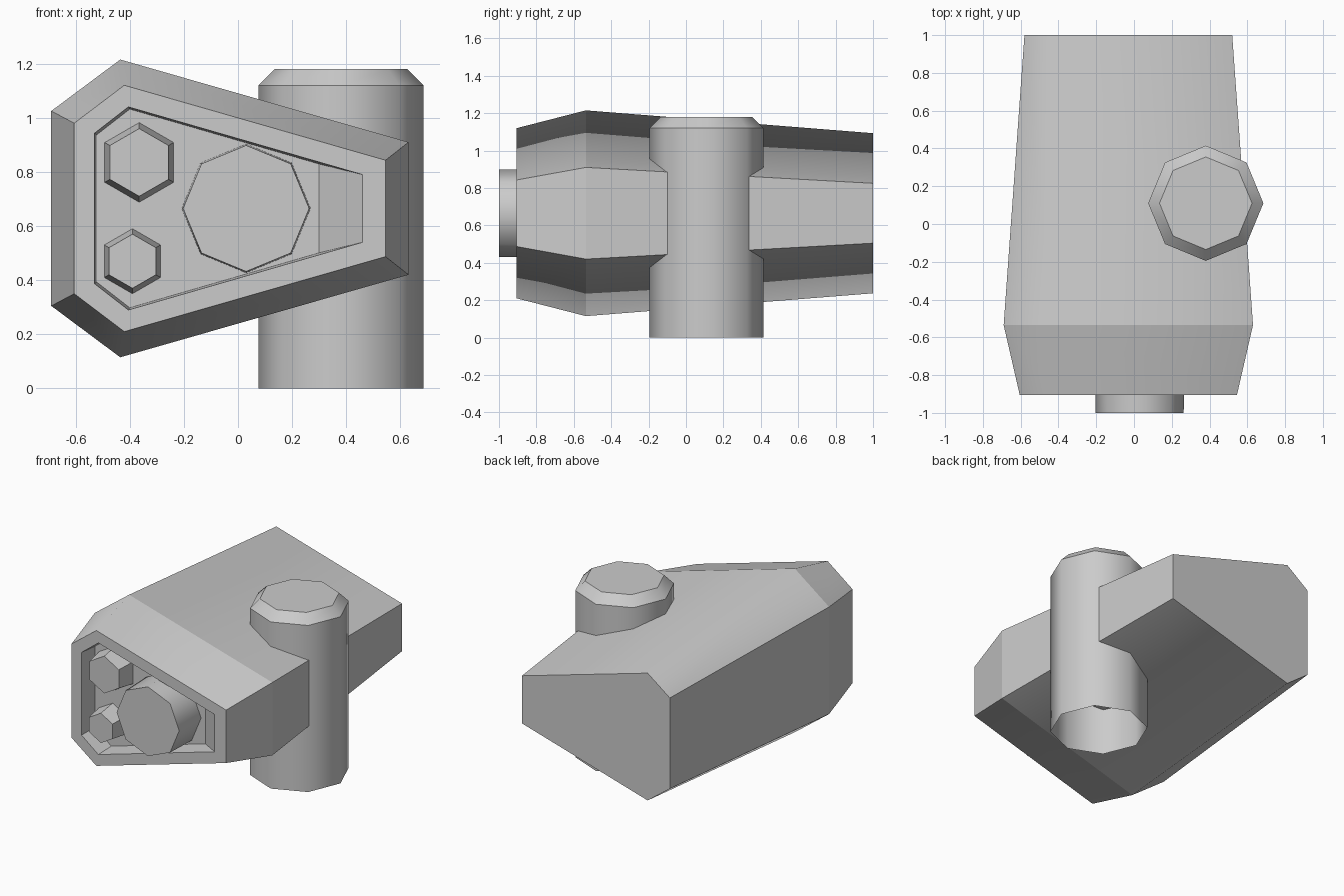
import bpy, bmesh, math
from mathutils import Matrix, Vector

cube = bpy.data.objects.get("Cube")
if cube:
    bpy.data.objects.remove(cube, do_unlink=True)

grey = bpy.data.materials.new("plain_grey")
grey.use_nodes = True
colour = (0.6, 0.6, 0.6, 1)
grey.diffuse_color = colour
grey.node_tree.nodes["Principled BSDF"].inputs["Base Color"].default_value = colour

MID_Z = 0.665


def finish(bm, name):
    bmesh.ops.recalc_face_normals(bm, faces=bm.faces)
    mesh = bpy.data.meshes.new(name)
    bm.to_mesh(mesh)
    bm.free()
    mesh.materials.append(grey)
    ob = bpy.data.objects.new(name, mesh)
    bpy.context.collection.objects.link(ob)
    return ob


def loft(bm, rings):
    """Bridge equal-length rings of points; returns vertex rings and face bands."""
    loops = [[bm.verts.new(p) for p in ring] for ring in rings]
    bands = []
    for a, b in zip(loops, loops[1:]):
        n = len(a)
        bands.append([bm.faces.new((a[i], a[(i + 1) % n], b[(i + 1) % n], b[i]))
                      for i in range(n)])
    return loops, bands


def section(y, xs, halves):
    """Six-sided wedge section, mirrored above and below the middle height."""
    upper = [(x, y, MID_Z + h) for x, h in zip(xs, halves)]
    lower = [(x, y, MID_Z - h) for x, h in zip(xs, halves)]
    return upper + lower[::-1]


def polygon(centre, radius, sides, along, normal):
    """Regular polygon in the plane of normal, first corner at along."""
    return [Vector(centre) + Matrix.Rotation(math.tau * i / sides, 3, normal)
            @ Vector(along) * radius for i in range(sides)]


# Tapered wedge body with a ramped pocket sunk into the front
bm = bmesh.new()
loops, bands = loft(bm, [
    section(1.0, (-0.58, -0.415, 0.52), (0.305, 0.428, 0.16)),
    section(-0.535, (-0.69, -0.435, 0.63), (0.36, 0.55, 0.245)),
    section(-0.905, (-0.605, -0.42, 0.545), (0.315, 0.455, 0.178)),
    section(-0.905, (-0.53, -0.405, 0.46), (0.278, 0.375, 0.125)),
    section(-0.775, (-0.522, -0.4, 0.3), (0.272, 0.367, 0.164)),
])
bm.faces.new(loops[0])
bm.faces.new(loops[-1])
# The top and bottom ridges are softened, the widest ring stays crisp
for band in bands[:2]:
    for i in (0, 1, 3, 4):
        band[i].smooth = True
for i in range(6):
    edge = bm.edges.get((loops[1][i], loops[1][(i + 1) % 6]))
    edge.smooth = False
finish(bm, "wedge_body")


# Upright post, open at the bottom, with a bevelled top
bm = bmesh.new()
loops, bands = loft(bm, [
    polygon((0.38, 0.11, z), r, 8, (1, 0, 0), "Z")
    for z, r in ((0, 0.305), (1.12, 0.305), (1.18, 0.245))])
top = bm.faces.new(loops[-1])
for band in bands:
    for f in band:
        f.smooth = True
for e in bm.edges:
    e.smooth = not all(v in loops[1] for v in e.verts)
finish(bm, "upright_post")


# Knobs standing in the pocket
def knob(name, x, z, sides, base_r, face_r, face_y, smooth):
    bm = bmesh.new()
    loops, bands = loft(bm, [
        polygon((x, y, z), r, sides, (0, 0, 1), "Y")
        for y, r in ((-0.775, base_r), (face_y, face_r))])
    for loop in loops:
        bm.faces.new(loop)
    for f in bands[0]:
        f.smooth = smooth
    finish(bm, name)


knob("large_knob", 0.03, 0.665, 8, 0.238, 0.233, -1.0, True)
knob("upper_knob", -0.365, 0.835, 6, 0.147, 0.125, -0.9, False)
knob("lower_knob", -0.39, 0.47, 6, 0.12, 0.1, -0.9, False)
